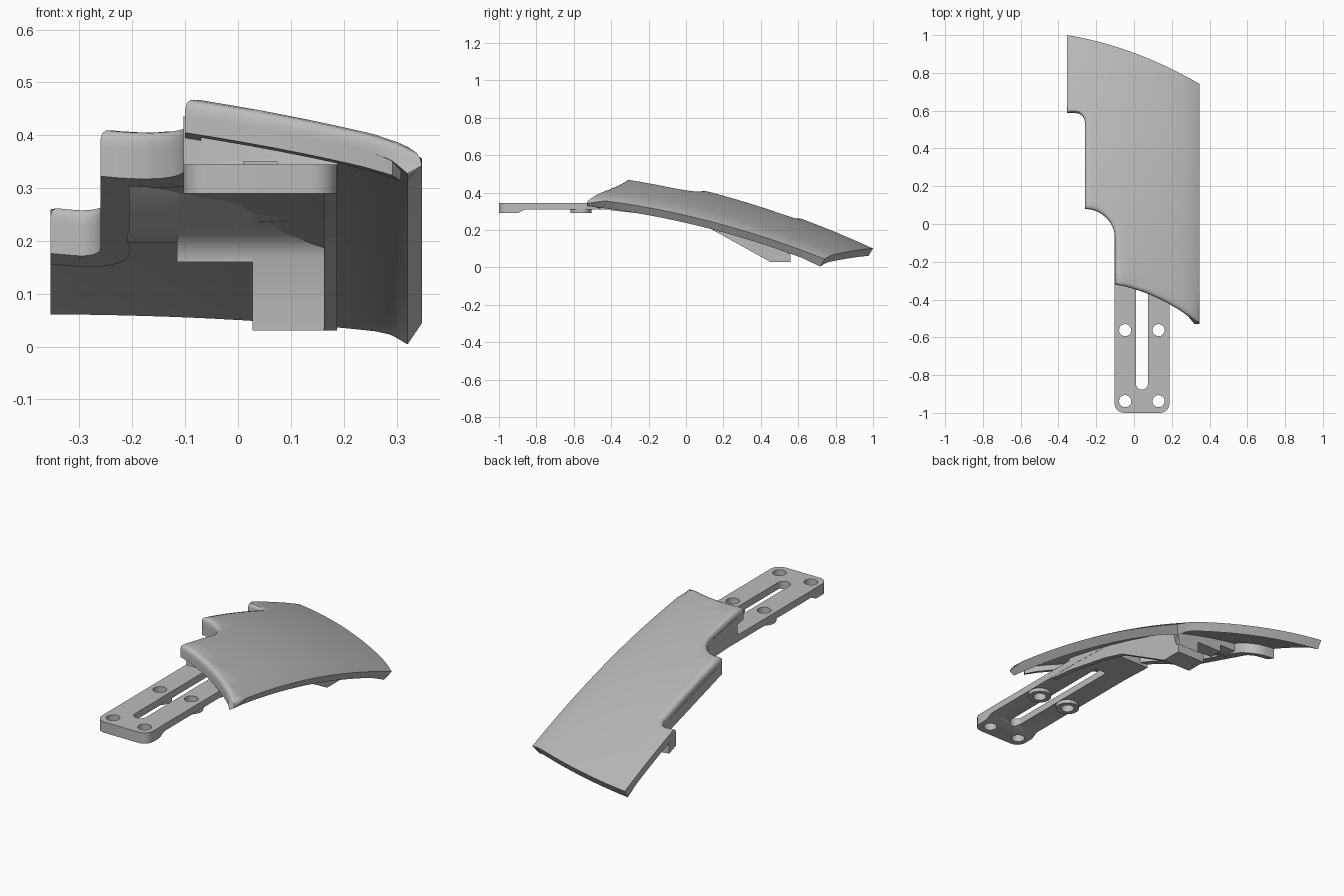
import bpy, bmesh, math
from mathutils import Vector
from mathutils.geometry import intersect_point_line

if "Cube" in bpy.data.objects:
    bpy.data.objects.remove(bpy.data.objects["Cube"])

grey = bpy.data.materials.new("plain grey")
grey.use_nodes = True
grey.diffuse_color = (0.5, 0.5, 0.5, 1)
grey.node_tree.nodes["Principled BSDF"].inputs["Base Color"].default_value = (0.5, 0.5, 0.5, 1)

SHELL = 0.04    # shell thickness
ROUND = 0.025   # rounding of the front and stepped rims
LEFT, RIGHT = -0.355, 0.348


def surface(x, y):
    """Height of the doubly curved outer skin, rolling off at the long side."""
    return (0.393 - 0.22 * x - 0.2 * x * x - 1.5 * max(0, x - 0.25) ** 2
            - 0.23 * y - 0.115 * y * y)


def back_edge(x):
    s = x - LEFT
    return 1 - 0.16 * s - 0.296 * s * s


def finish(bm, name):
    bmesh.ops.recalc_face_normals(bm, faces=bm.faces)
    mesh = bpy.data.meshes.new(name)
    bm.to_mesh(mesh)
    bm.free()
    obj = bpy.data.objects.new(name, mesh)
    bpy.context.collection.objects.link(obj)
    mesh.materials.append(grey)
    return obj


def select(obj):
    bpy.ops.object.select_all(action='DESELECT')
    obj.select_set(True)
    bpy.context.view_layer.objects.active = obj


def smooth(obj, degrees=40):
    select(obj)
    bpy.ops.object.shade_smooth_by_angle(angle=math.radians(degrees))


def arc(cx, cy, r, n=8):
    """Quarter circle from the +y side round to the +x side."""
    return [(cx + r * math.sin(a), cy + r * math.cos(a))
            for a in (math.pi / 2 * i / n for i in range(n + 1))]


# Outline of the cover: stepped side, curved front, curved back
rim = [(LEFT, 0.587)] + arc(-0.31, 0.537, 0.05) + arc(-0.26, -0.08, 0.16)
for i in range(9):
    s = (RIGHT + 0.1) * i / 8
    rim.append((-0.1 + s, -0.32 - 0.17 * s - 0.67 * s * s))
back = [(x, back_edge(x)) for x in (RIGHT + (LEFT - RIGHT) * i / 12 for i in range(13))]


def rim_drop(x, y):
    p = Vector((x, y, 0))
    d = ROUND
    for a, b in zip(rim, rim[1:]):
        a, b = Vector((*a, 0)), Vector((*b, 0))
        q, t = intersect_point_line(p, a, b)
        q = a.lerp(b, min(1, max(0, t)))
        d = min(d, (p - q).length)
    return ROUND - math.sqrt(max(0, ROUND ** 2 - (ROUND - d) ** 2))


# Curved cover shell
bm = bmesh.new()
bm.faces.new([bm.verts.new((x, y, 0)) for x, y in rim + back])
bm.normal_update()
for step in (0.003, 0.007, 0.015):
    inner = max(bm.faces, key=lambda f: f.calc_area())
    bmesh.ops.inset_region(bm, faces=[inner], thickness=step,
                           use_boundary=True, use_even_offset=True)


def slice_grid(axis, start, stop, count):
    for i in range(1, count):
        co, no = Vector(), Vector()
        co[axis] = start + (stop - start) * i / count
        no[axis] = 1
        bmesh.ops.bisect_plane(bm, geom=bm.verts[:] + bm.edges[:] + bm.faces[:],
                               dist=1e-5, plane_co=co, plane_no=no)


slice_grid(0, LEFT, RIGHT, 16)
slice_grid(1, -0.53, 1.0, 16)
top = bm.verts[:]
ext = bmesh.ops.extrude_face_region(bm, geom=bm.faces[:], use_keep_orig=True)
bottom = [g for g in ext["geom"] if isinstance(g, bmesh.types.BMVert)]
for v in top:
    v.co.z = surface(v.co.x, v.co.y) - rim_drop(v.co.x, v.co.y)
for v in bottom:
    x, y = v.co.x, v.co.y
    v.co.z = surface(x, y) - SHELL
    # back and long side edges lean inward
    v.co.y -= 0.25 * max(0, y - back_edge(x) + 0.1)
    v.co.x -= 0.4 * max(0, x - 0.28)
smooth(finish(bm, "cover_shell"))

# Lip hanging below the stepped side and the front
path = [Vector(p) for p in rim if p[0] < 0.3]
bm = bmesh.new()
rings = []
for i, p in enumerate(path):
    t0 = (p - path[i - 1]).normalized() if i else (path[1] - p).normalized()
    t1 = (path[i + 1] - p).normalized() if i + 1 < len(path) else t0
    t = (t0 + t1).normalized()
    depth, width = (0.095, 0.055) if p.y > -0.07 else (0.07, 0.03)
    q = p + Vector((-t.y, t.x)) * width / max(0.6, t.dot(t0))
    rings.append([bm.verts.new((c.x, c.y, surface(c.x, c.y) - h))
                  for c, h in ((p, SHELL - 0.001), (q, SHELL - 0.001), (q, depth), (p, depth))])
for a, b in zip(rings, rings[1:]):
    for k in range(4):
        m = (k + 1) % 4
        bm.faces.new((a[k], a[m], b[m], b[k]))
bm.faces.new(rings[0])
bm.faces.new(rings[-1])
smooth(finish(bm, "cover_lip"))


def slab(name, profile, x0, x1, corner_y=None):
    """Side profile swept across x; a height of None meets the shell."""
    bm = bmesh.new()
    ends = [[bm.verts.new((x, y, surface(x, y) - 0.03 if z is None else z))
             for y, z in profile] for x in (x0, x1)]
    for end in ends:
        bm.faces.new(end)
    n = len(profile)
    for i in range(n):
        j = (i + 1) % n
        bm.faces.new((ends[0][i], ends[0][j], ends[1][j], ends[1][i]))
    if corner_y is not None:
        edges = [e for e in bm.edges if all(abs(v.co.y - corner_y) < 1e-4 for v in e.verts)
                 and abs(e.verts[0].co.x - e.verts[1].co.x) < 1e-4]
        bmesh.ops.bevel(bm, geom=edges, offset=0.05, segments=6, profile=0.5, affect='EDGES')
    bmesh.ops.triangulate(bm, faces=[f for f in bm.faces if len(f.verts) > 3])
    return finish(bm, name)


def cylinder(name, x, y, z0, z1, r):
    bpy.ops.mesh.primitive_cylinder_add(vertices=32, radius=r, depth=z1 - z0,
                                        location=(x, y, (z0 + z1) / 2))
    obj = bpy.context.object
    obj.name = name
    obj.data.materials.append(grey)
    return obj


def cut(obj, cutter):
    mod = obj.modifiers.new("cut", 'BOOLEAN')
    mod.operation, mod.solver, mod.object = 'DIFFERENCE', 'EXACT', cutter
    select(obj)
    bpy.ops.object.modifier_apply(modifier=mod.name)


# Mounting bracket: flat plate that runs in under the cover and rises into it
bracket = slab("mounting_bracket", [
    (-1, 0.345), (-0.27, 0.345), (-0.265, None), (-0.15, None), (-0.02, None), (-0.02, 0.303),
    (-0.2, 0.31), (-0.86, 0.31), (-0.9, 0.29), (-1, 0.29)], -0.103, 0.188, corner_y=-1)
bosses = [cylinder("bracket_boss", x, -0.562, 0.292, 0.33, 0.056) for x in (-0.047, 0.13)]

# Screw holes and the long slot
cutters = [cylinder("hole_cutter", x, y, 0.1, 0.7, 0.032)
           for x in (-0.047, 0.13) for y in (-0.938, -0.562)]
for cutter in cutters:
    cut(bracket, cutter)
for boss, cutter in zip(bosses, (cutters[1], cutters[3])):
    cut(boss, cutter)
slot = slab("slot_cutter", [(-0.845, 0.1), (-0.2, 0.1), (-0.2, 0.35), (-0.845, 0.35)],
            0.01, 0.074)
slot_end = cylinder("slot_end_cutter", 0.042, -0.845, 0.1, 0.7, 0.032)
for cutter in (slot, slot_end):
    cut(bracket, cutter)
for cutter in cutters + [slot, slot_end]:
    bpy.data.objects.remove(cutter)
for obj in [bracket] + bosses:
    smooth(obj, 30)

# Side web: follows the cover, then slopes down to the foot
slab("side_web", [(-0.4, 0.33), (-0.25, 0.335), (-0.1, None), (0.1, None), (0.3, None),
                  (0.52, None), (0.52, 0.075), (0.56, 0.075), (0.56, 0.03), (0.45, 0.03),
                  (0.13, 0.207), (0, 0.243), (-0.25, 0.289), (-0.4, 0.305)], 0.163, 0.187)

# Cross walls behind the web, curving up into the cover
cove = [(0.45, 0.17), (0.44, 0.195), (0.42, 0.215), (0.38, 0.235), (0.3, None)]
for name, low, x0, x1 in (("foot_wall", 0.03, 0.027, 0.165),
                          ("middle_wall", 0.16, -0.115, 0.03),
                          ("side_wall", 0.197, -0.21, -0.11)):
    curve = [p for p in cove if p[1] is None or p[1] > low + 0.005]
    smooth(slab(name, [(0.52, None), (0.52, low), (0.45, low)] + curve + [(0.4, None)], x0, x1))
slab("foot", [(0.46, 0.03), (0.56, 0.03), (0.56, 0.075), (0.46, 0.075)], 0.027, 0.165)
